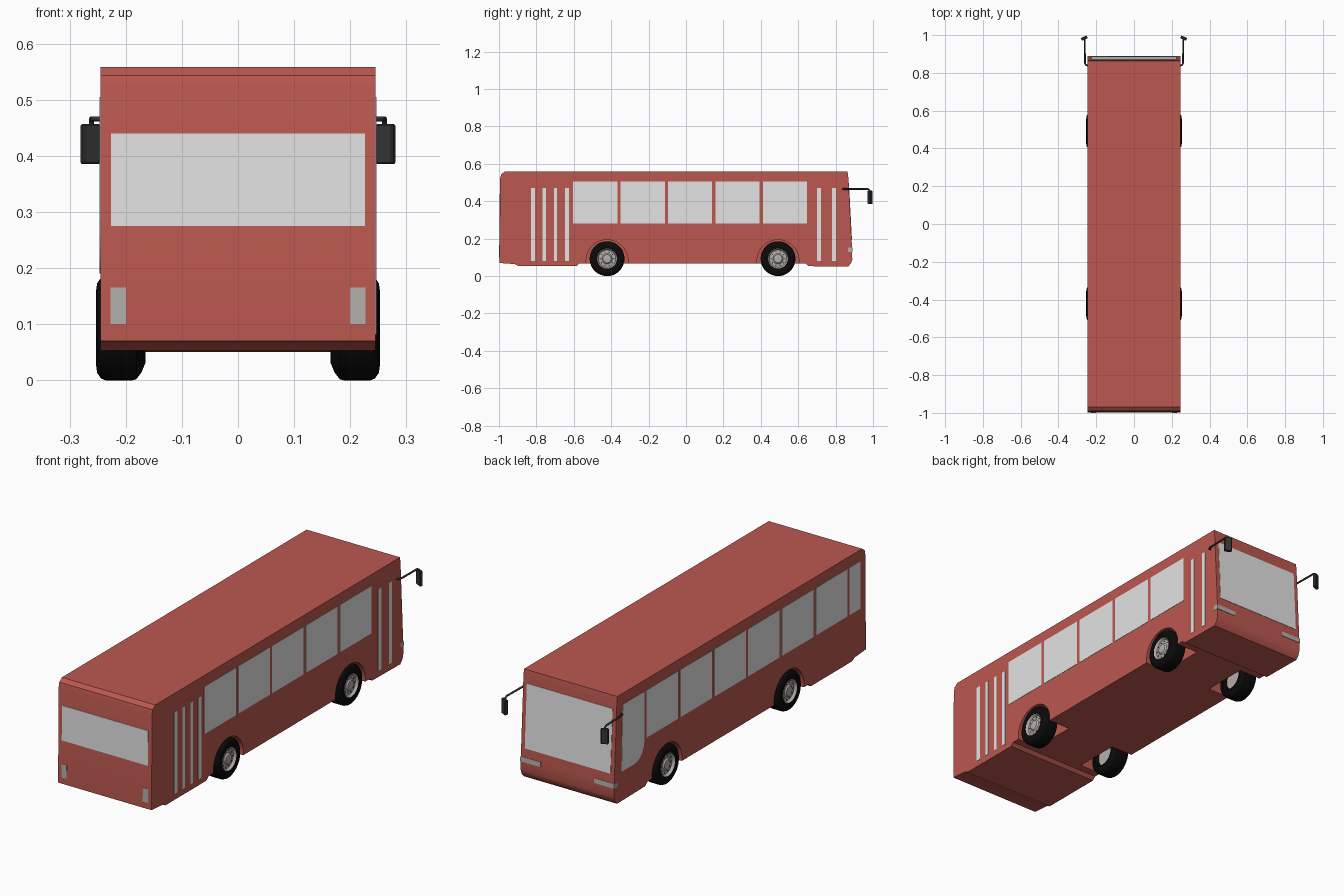
import bpy, bmesh, math
from mathutils import Vector, Matrix

if "Cube" in bpy.data.objects:
    bpy.data.objects.remove(bpy.data.objects["Cube"])


def mat(name, r, g, b):
    m = bpy.data.materials.new(name)
    m.diffuse_color = (r, g, b, 1)
    m.use_nodes = True
    m.node_tree.nodes["Principled BSDF"].inputs["Base Color"].default_value = m.diffuse_color
    return m


RED = mat("red paint", 0.50, 0.098, 0.078)
GLASS = mat("pale glass", 0.77, 0.77, 0.77)
METAL = mat("wheel metal", 0.46, 0.43, 0.41)
DARK = mat("dark plastic", 0.035, 0.035, 0.036)
TYRE = mat("black rubber", 0.003, 0.003, 0.003)


def finish(name, bm, material, smooth=None):
    bmesh.ops.recalc_face_normals(bm, faces=bm.faces)
    me = bpy.data.meshes.new(name)
    bm.to_mesh(me)
    bm.free()
    me.materials.append(material)
    ob = bpy.data.objects.new(name, me)
    bpy.context.collection.objects.link(ob)
    if smooth:
        bpy.ops.object.select_all(action='DESELECT')
        ob.select_set(True)
        bpy.context.view_layer.objects.active = ob
        bpy.ops.object.shade_smooth_by_angle(angle=math.radians(smooth))
    return ob


def prism(bm, pts, offset):
    """Extrude a planar polygon of 3D points along an offset."""
    off = Vector(offset)
    a = [bm.verts.new(p) for p in pts]
    b = [bm.verts.new(Vector(p) + off) for p in pts]
    bm.faces.new(a)
    bm.faces.new(b[::-1])
    n = len(a)
    for i in range(n):
        j = (i + 1) % n
        bm.faces.new((a[i], a[j], b[j], b[i]))


def lathe(bm, profile, centre, side, segs=40):
    """Revolve (x, radius) points round a wheel axle; radius 0 closes to a point."""
    rings = []
    for x, r in profile:
        n = segs if r > 0 else 1
        rings.append([bm.verts.new((side * x,
                                    centre[0] + r * math.cos(2 * math.pi * k / segs),
                                    centre[1] + r * math.sin(2 * math.pi * k / segs)))
                      for k in range(n)])
    for p, q in zip(rings, rings[1:]):
        for k in range(segs):
            l = (k + 1) % segs
            vs = [p[k % len(p)], p[l % len(p)], q[l % len(q)], q[k % len(q)]]
            bm.faces.new(list(dict.fromkeys(vs)))


HALF = 0.245
AXLES = (-0.422, 0.492)
R = 0.093

# Body shell: side profile extruded across the width
profile = [(-0.998, 0.07), (-0.994, 0.52), (-0.989, 0.543), (-0.970, 0.558),
           (0.864, 0.558), (0.868, 0.525), (0.888, 0.145), (0.889, 0.09),
           (0.882, 0.068), (0.866, 0.05), (0.655, 0.053), (0.638, 0.068),
           (-0.57, 0.068), (-0.585, 0.053), (-0.893, 0.053), (-0.915, 0.064)]
bm = bmesh.new()
prism(bm, [(-HALF, y, z) for y, z in profile], (2 * HALF, 0, 0))
body = finish("bus_body", bm, RED)

# Wheel wells cut out of the body
bm = bmesh.new()
for side in (-1, 1):
    for y in AXLES:
        lathe(bm, [(0.13, 0), (0.13, 0.112), (0.30, 0.112), (0.30, 0)], (y, 0.082), side, 48)
cutter = finish("wheel_well_cutter", bm, RED)
cutter.hide_render = True
mod = body.modifiers.new("wells", 'BOOLEAN')
mod.operation = 'DIFFERENCE'
mod.solver = 'EXACT'
mod.object = cutter
bpy.ops.object.select_all(action='DESELECT')
bpy.context.view_layer.objects.active = body
body.select_set(True)
bpy.ops.object.modifier_apply(modifier=mod.name)
bpy.data.objects.remove(cutter)
bpy.ops.object.shade_smooth_by_angle(angle=math.radians(25))


def side_plate(bm, side, y0, y1, z0, z1):
    x = side * (HALF - 0.002)
    prism(bm, [(x, y0, z0), (x, y1, z0), (x, y1, z1), (x, y0, z1)], (side * 0.0035, 0, 0))


# Side windows: five on the right, seven on the left
bm = bmesh.new()
for i in range(5):
    y = -0.603 + i * 0.2535
    side_plate(bm, 1, y, y + 0.236, 0.28, 0.505)
finish("right_windows", bm, GLASS)

bm = bmesh.new()
for i in range(-1, 5):
    y = -0.603 + i * 0.2535
    side_plate(bm, -1, y, y + 0.236, 0.28, 0.505)
side_plate(bm, -1, -0.955, -0.874, 0.28, 0.505)
finish("left_windows", bm, GLASS)

# Driver window with a rounded lower rear corner
pts = [(0.825, 0.505), (0.835, 0.19), (0.735, 0.19)]
for k in range(1, 7):
    a = math.radians(15 * k)
    pts.append((0.735 - 0.072 * math.sin(a), 0.28 - 0.09 * math.cos(a)))
pts.append((0.663, 0.505))
bm = bmesh.new()
prism(bm, [(-HALF + 0.002, y, z) for y, z in pts], (-0.0035, 0, 0))
finish("driver_window", bm, GLASS)

# Narrow door glass strips on the right
bm = bmesh.new()
for y, w in ((-0.818, 0.022), (-0.757, 0.018), (-0.698, 0.018), (-0.637, 0.022),
             (0.711, 0.022), (0.791, 0.022)):
    side_plate(bm, 1, y - w / 2, y + w / 2, 0.082, 0.47)
finish("door_glass", bm, GLASS)


def front_y(z):
    return 0.868 + (0.525 - z) * 0.02 / 0.38


def rear_y(z):
    return -0.998 + (z - 0.07) * 0.004 / 0.45


def end_plate(bm, fy, out, x0, x1, z0, z1):
    prism(bm, [(x, fy(z) - out * 0.002, z)
               for x, z in ((x0, z0), (x1, z0), (x1, z1), (x0, z1))], (0, out * 0.0038, 0))


# Windscreen and rear window
bm = bmesh.new()
end_plate(bm, front_y, 1, -0.225, 0.225, 0.195, 0.497)
finish("windscreen", bm, GLASS)
bm = bmesh.new()
end_plate(bm, rear_y, -1, -0.226, 0.226, 0.275, 0.44)
finish("rear_window", bm, GLASS)

# Rear lamps and headlamps that wrap round the corners
bm = bmesh.new()
for s in (-1, 1):
    end_plate(bm, rear_y, -1, s * 0.2, s * 0.227, 0.10, 0.165)
finish("rear_lamps", bm, METAL)
bm = bmesh.new()
for s in (-1, 1):
    prism(bm, [(s * 0.14, y, z) for y, z in
               ((0.866, 0.13), (0.8905, 0.13), (0.8895, 0.153), (0.866, 0.153))],
          (s * (HALF + 0.0015 - 0.14), 0, 0))
finish("headlamps", bm, METAL)

# Wheels: tyre, rim and bolt holes
tyre = [(0.185, 0.05), (0.167, 0.055), (0.165, 0.062), (0.172, 0.079), (0.181, R - 0.002),
        (0.188, R), (0.236, R), (0.244, R - 0.003), (0.251, 0.08), (0.253, 0.066),
        (0.250, 0.055), (0.236, 0.052)]
rim = [(0.185, 0.0), (0.185, 0.051), (0.247, 0.055), (0.250, 0.053), (0.247, 0.050),
       (0.239, 0.046), (0.241, 0.028), (0.247, 0.022), (0.248, 0.016), (0.248, 0)]
for s, sn in ((-1, "left"), (1, "right")):
    for y, an in zip(AXLES, ("rear", "front")):
        bm = bmesh.new()
        lathe(bm, tyre, (y, R), s, 48)
        finish(f"{sn}_{an}_tyre", bm, TYRE, 35)
        bm = bmesh.new()
        lathe(bm, rim, (y, R), s, 40)
        finish(f"{sn}_{an}_rim", bm, METAL, 30)
        bm = bmesh.new()
        for k in range(10):
            a = 2 * math.pi * k / 10
            c = (y + 0.037 * math.cos(a), R + 0.037 * math.sin(a))
            lathe(bm, [(0.237, 0), (0.237, 0.0035), (0.2415, 0.0035), (0.2415, 0)], c, s, 8)
        finish(f"{sn}_{an}_bolt_holes", bm, DARK)

# Mirrors: bent arm and angled head on each side
for s, sn in ((-1, "left"), (1, "right")):
    cu = bpy.data.curves.new(f"{sn}_mirror_arm", 'CURVE')
    cu.dimensions = '3D'
    cu.bevel_depth = 0.0045
    cu.bevel_resolution = 2
    cu.use_fill_caps = True
    path = [(0.24, 0.838, 0.466), (0.254, 0.84, 0.466), (0.259, 0.85, 0.466),
            (0.261, 0.97, 0.466), (0.261, 0.980, 0.461), (0.261, 0.982, 0.44)]
    sp = cu.splines.new('POLY')
    sp.points.add(len(path) - 1)
    for p, (x, y, z) in zip(sp.points, path):
        p.co = (s * x, y, z, 1)
    cu.materials.append(DARK)
    arm = bpy.data.objects.new(f"{sn}_mirror_arm", cu)
    bpy.context.collection.objects.link(arm)

    bm = bmesh.new()
    bmesh.ops.create_cube(bm, size=1)
    bmesh.ops.scale(bm, vec=(0.034, 0.016, 0.072), verts=bm.verts)
    bmesh.ops.bevel(bm, geom=bm.edges[:], offset=0.003, segments=1, affect='EDGES')
    bmesh.ops.transform(bm, verts=bm.verts, matrix=Matrix.Translation(
        (s * 0.263, 0.984, 0.421)) @ Matrix.Rotation(-s * math.radians(25), 4, 'Z'))
    finish(f"{sn}_mirror_head", bm, DARK)
